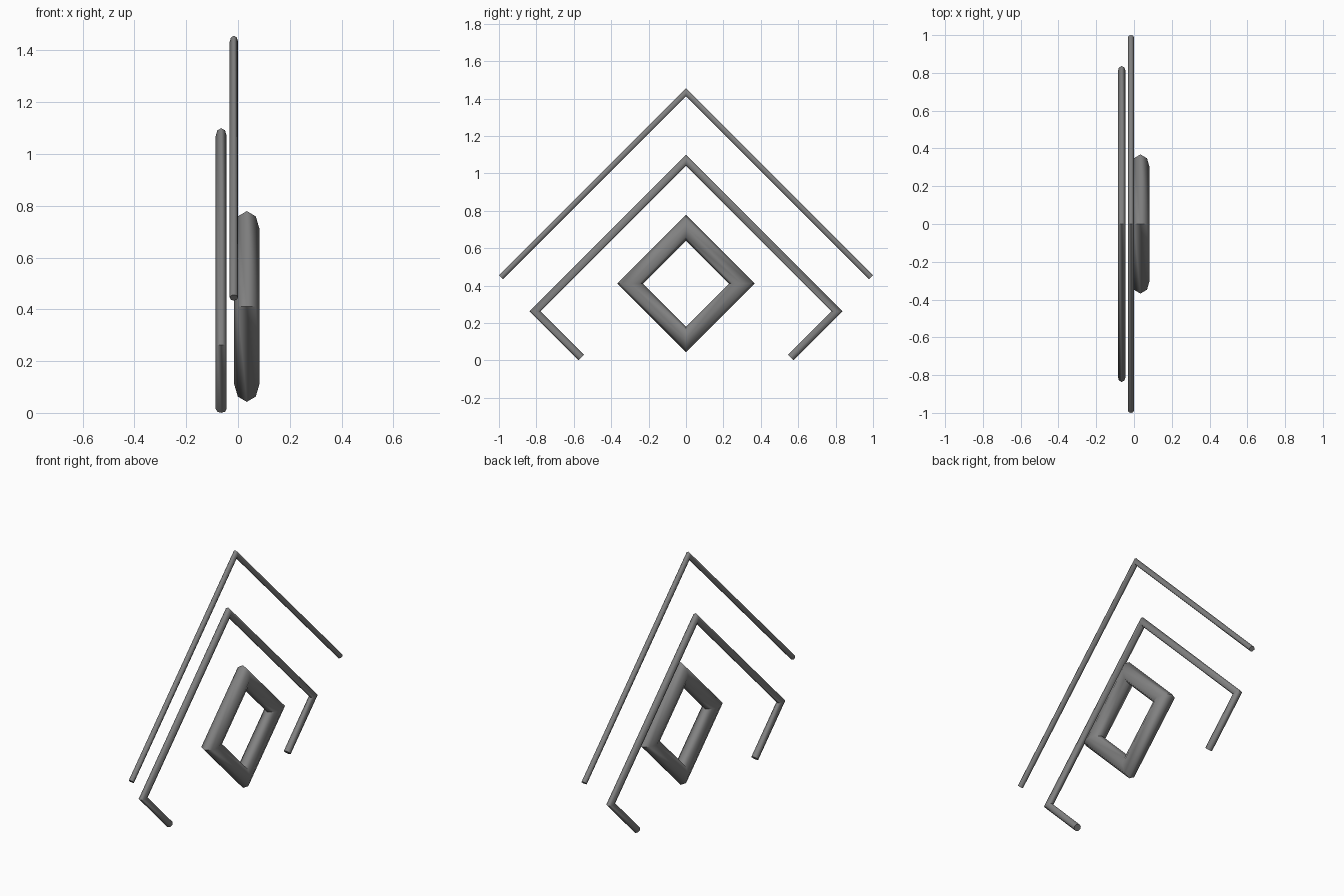
import bpy
import bmesh
import math
from mathutils import Vector

old = bpy.data.objects.get("Cube")
if old:
    bpy.data.objects.remove(old, do_unlink=True)

grey = bpy.data.materials.new("mid_grey")
grey.use_nodes = True
colour = (0.22, 0.22, 0.22, 1)
grey.diffuse_color = colour
grey.node_tree.nodes["Principled BSDF"].inputs["Base Color"].default_value = colour

SIDES = 8


def tube(name, path, x, radius, closed=False):
    """Sweep a round section along a (y, z) path with mitred corners."""
    pts = [Vector((x, y, z)) for y, z in path]
    count = len(pts)
    across = Vector((1, 0, 0))
    bm = bmesh.new()
    rings = []
    for i, p in enumerate(pts):
        before = pts[i - 1] if closed or i > 0 else None
        after = pts[(i + 1) % count] if closed or i < count - 1 else None
        d_in = (p - before).normalized() if before else (after - p).normalized()
        d_out = (after - p).normalized() if after else d_in
        tangent = (d_in + d_out).normalized()
        side = across.cross(tangent) / tangent.dot(d_in)
        ring = []
        for k in range(SIDES):
            a = math.tau * k / SIDES
            ring.append(bm.verts.new(p + radius * (across * math.cos(a) + side * math.sin(a))))
        rings.append(ring)
    for i in range(count if closed else count - 1):
        a, b = rings[i], rings[(i + 1) % count]
        for k in range(SIDES):
            n = (k + 1) % SIDES
            bm.faces.new((a[k], a[n], b[n], b[k]))
    if not closed:
        bm.faces.new(rings[0])
        bm.faces.new(rings[-1])
    bmesh.ops.recalc_face_normals(bm, faces=bm.faces)
    mesh = bpy.data.meshes.new(name)
    bm.to_mesh(mesh)
    bm.free()
    mesh.materials.append(grey)
    obj = bpy.data.objects.new(name, mesh)
    bpy.context.collection.objects.link(obj)
    bpy.ops.object.select_all(action="DESELECT")
    obj.select_set(True)
    bpy.context.view_layer.objects.active = obj
    bpy.ops.object.shade_smooth_by_angle(angle=math.radians(50))
    return obj


def mirrored(half):
    """Complete a path that ends on the centre line."""
    return half + [(-y, z) for y, z in reversed(half[:-1])]


# Tall outer chevron
tube("outer_chevron", mirrored([(-0.989, 0.445), (0, 1.434)]), -0.016, 0.016)

# Inner chevron with ends folded inward
tube("inner_chevron", mirrored([(-0.56, 0.015), (-0.807, 0.263), (0, 1.07)]), -0.065, 0.021)

# Thick diamond ring
c, h = 0.411, 0.299
tube("diamond_ring", [(0, c + h), (h, c), (0, c - h), (-h, c)], 0.034, 0.049, closed=True)
